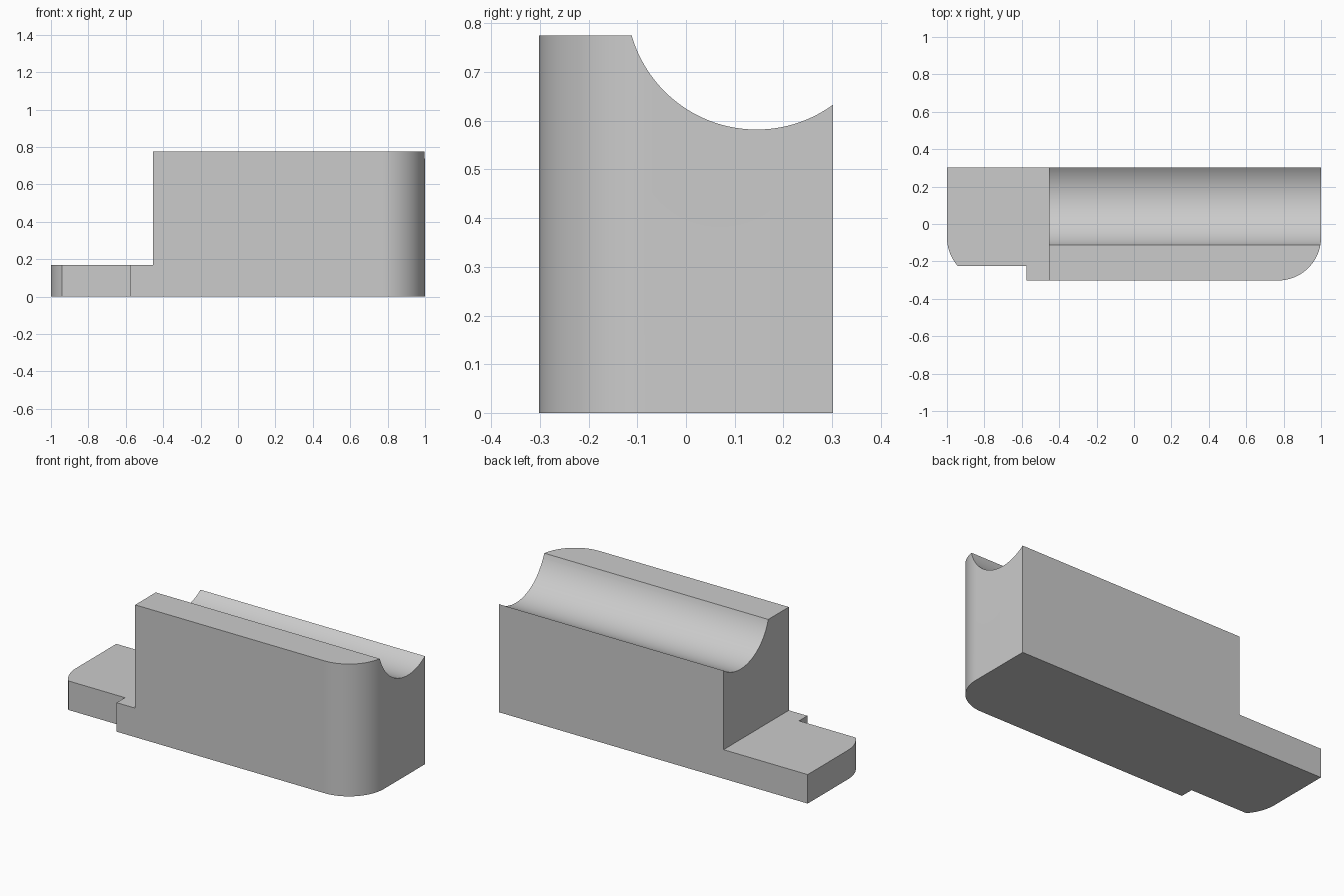
import bpy, bmesh, math

if "Cube" in bpy.data.objects:
    bpy.data.objects.remove(bpy.data.objects["Cube"], do_unlink=True)

LENGTH, DEPTH, HEIGHT = 1.0, 0.302, 0.775   # half length, half depth, full height
CORNER = 0.23                               # rounded front corner radius
NOTCH_Y, NOTCH_X = -0.225, -0.575           # recess along the front of the foot
FOOT_TOP, BLOCK_X = 0.17, -0.455


def arc(cx, cy, r, start, end, steps=24):
    return [(cx + r * math.cos(start + (end - start) * i / steps),
             cy + r * math.sin(start + (end - start) * i / steps))
            for i in range(steps + 1)]


def prism(name, outline, height):
    bm = bmesh.new()
    face = bm.faces.new([bm.verts.new((x, y, 0)) for x, y in outline])
    grown = bmesh.ops.extrude_face_region(bm, geom=[face])["geom"]
    bmesh.ops.translate(bm, vec=(0, 0, height),
                        verts=[v for v in grown if isinstance(v, bmesh.types.BMVert)])
    bmesh.ops.recalc_face_normals(bm, faces=bm.faces)
    mesh = bpy.data.meshes.new(name)
    bm.to_mesh(mesh)
    bm.free()
    obj = bpy.data.objects.new(name, mesh)
    bpy.context.collection.objects.link(obj)
    return obj


def cut(target, cutter):
    cutter.hide_render = True
    mod = target.modifiers.new("cut", "BOOLEAN")
    mod.operation, mod.solver, mod.object = "DIFFERENCE", "EXACT", cutter
    bpy.ops.object.select_all(action="DESELECT")
    bpy.context.view_layer.objects.active = target
    target.select_set(True)
    bpy.ops.object.modifier_apply(modifier=mod.name)
    bpy.data.objects.remove(cutter, do_unlink=True)


# Footprint: square back corners, rounded front corners, recessed foot front
cx, cy = LENGTH - CORNER, CORNER - DEPTH
recess_angle = math.pi + math.asin((cy - NOTCH_Y) / CORNER)
outline = [(LENGTH, DEPTH), (-LENGTH, DEPTH)]
outline += arc(-cx, cy, CORNER, math.pi, recess_angle, 12)
outline += [(NOTCH_X, NOTCH_Y), (NOTCH_X, -DEPTH)]
outline += arc(cx, cy, CORNER, -math.pi / 2, 0)
body = prism("clamp_block", outline, HEIGHT)

# Step down to the low foot
bpy.ops.mesh.primitive_cube_add(size=2, location=(BLOCK_X - 1, 0, FOOT_TOP + 1))
cut(body, bpy.context.object)

# Round groove along the top
bpy.ops.mesh.primitive_cylinder_add(vertices=128, radius=0.267, depth=4,
                                    location=(0, 0.145, 0.849),
                                    rotation=(0, math.pi / 2, 0))
cut(body, bpy.context.object)

# Grey finish
grey = bpy.data.materials.new("light_grey")
grey.use_nodes = True
colour = (0.6, 0.6, 0.6, 1)
grey.diffuse_color = colour
grey.node_tree.nodes["Principled BSDF"].inputs["Base Color"].default_value = colour
body.data.materials.clear()
body.data.materials.append(grey)
for poly in body.data.polygons:
    poly.material_index = 0

bpy.ops.object.select_all(action="DESELECT")
body.select_set(True)
bpy.context.view_layer.objects.active = body
bpy.ops.object.shade_smooth_by_angle(angle=math.radians(25))
